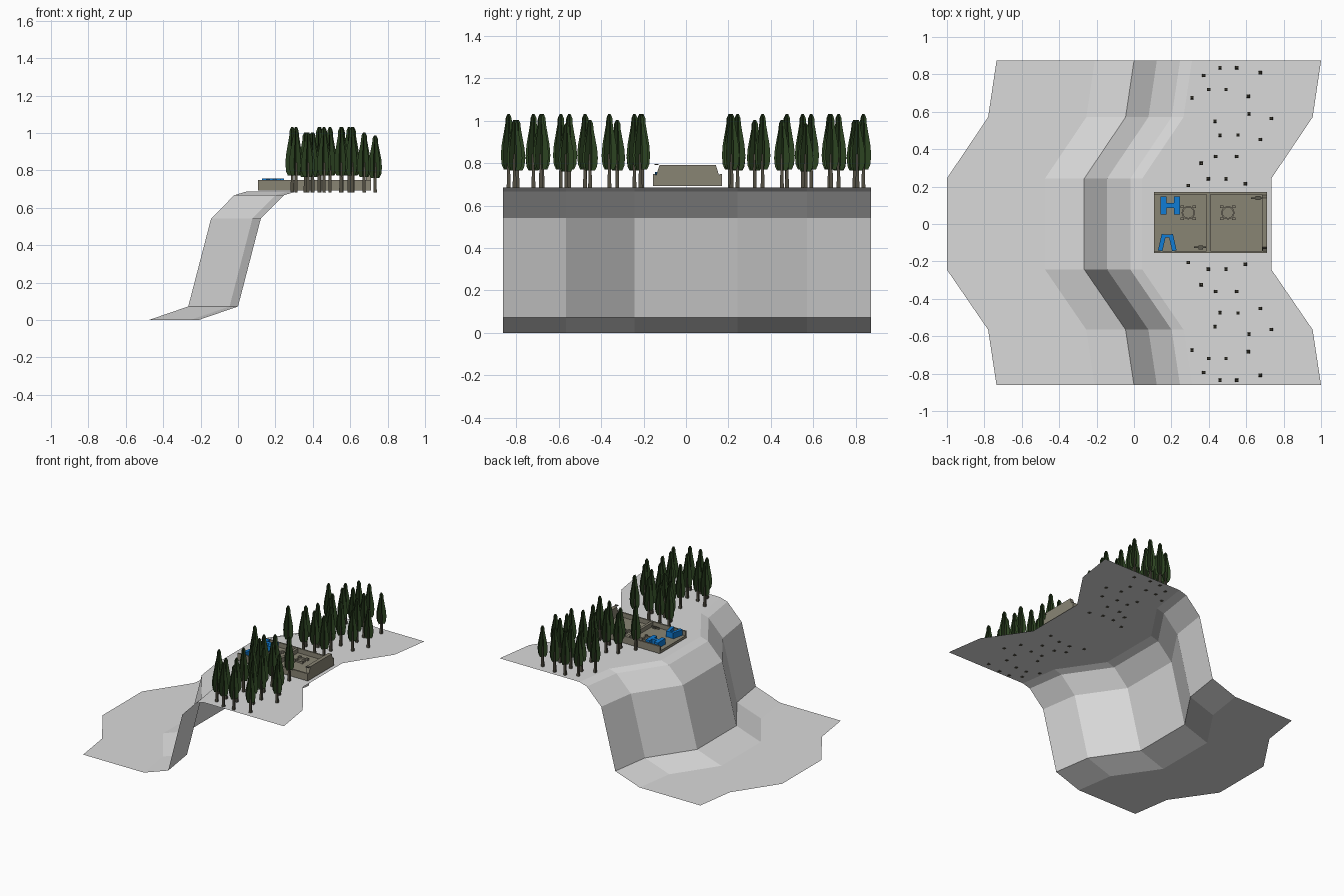
import bpy, bmesh, math
from mathutils import Matrix, Vector

if "Cube" in bpy.data.objects:
    bpy.data.objects.remove(bpy.data.objects["Cube"])


def material(name, rgb):
    m = bpy.data.materials.new(name)
    m.diffuse_color = (*rgb, 1)
    m.use_nodes = True
    m.node_tree.nodes["Principled BSDF"].inputs["Base Color"].default_value = m.diffuse_color
    return m


GREY = material("pale_rock", (0.70, 0.70, 0.70))
STONE = material("bunker_concrete", (0.25, 0.232, 0.175))
DARK = material("dark_metal", (0.11, 0.105, 0.08))
BLUE = material("blue_paint", (0.005, 0.20, 0.66))
LEAF = material("dark_green", (0.025, 0.055, 0.015))
BARK = material("bark", (0.085, 0.078, 0.055))


def mesh_of(name, bm, mat):
    me = bpy.data.meshes.new(name)
    bm.to_mesh(me)
    bm.free()
    me.materials.append(mat)
    return me


def add(name, me, loc=(0, 0, 0), scale=(1, 1, 1), rot=0):
    o = bpy.data.objects.new(name, me)
    o.location, o.scale, o.rotation_euler = loc, scale, (0, 0, rot)
    bpy.context.collection.objects.link(o)
    return o


def box(bm, x0, x1, y0, y1, z0, z1, rot=0):
    c = Vector(((x0 + x1) / 2, (y0 + y1) / 2, (z0 + z1) / 2))
    m = (Matrix.Translation(c) @ Matrix.Rotation(rot, 4, 'Z')
         @ Matrix.Diagonal((x1 - x0, y1 - y0, z1 - z0, 1)))
    bmesh.ops.create_cube(bm, size=1, matrix=m)


# Cliff: one open profile in x and z, shifted along x at each y section
profile = [(-0.735, 0), (-0.21, 0), (0, 0.072), (0.122, 0.542),
           (0.246, 0.667), (0.31, 0.686), (1.0, 0.686)]
sections = [(-0.862, 0), (-0.565, -0.045), (-0.243, -0.266),
            (0.243, -0.266), (0.571, -0.045), (0.873, 0)]
bm = bmesh.new()
grid = [[bm.verts.new((x + dx, y, z)) for x, z in profile] for y, dx in sections]
for a, b in zip(grid, grid[1:]):
    for i in range(len(profile) - 1):
        bm.faces.new((a[i], a[i + 1], b[i + 1], b[i]))
add("cliff_terrain", mesh_of("cliff_terrain", bm, GREY))

# Bunker floor, side walls and divider
X0, X1, Y0, Y1, ZF = 0.107, 0.712, -0.156, 0.17, 0.712
bm = bmesh.new()
box(bm, X0, X1, Y0, Y1, 0.692, ZF)
box(bm, X0, X1, Y0, Y0 + 0.012, ZF, 0.748)
box(bm, X0, X1, Y1 - 0.012, Y1, ZF, 0.748)
box(bm, 0.388, 0.408, Y0 + 0.012, Y1 - 0.012, ZF, 0.745)
add("bunker_walls", mesh_of("bunker_walls", bm, STONE))

# End wall with a sloped-shoulder top
bm = bmesh.new()
outline = [(Y0, 0.692), (Y1, 0.692), (Y1, 0.745), (0.155, 0.745),
           (0.14, 0.792), (-0.124, 0.792), (-0.14, 0.745), (Y0, 0.745)]
face = bm.faces.new([bm.verts.new((X1, y, z)) for y, z in outline])
new = bmesh.ops.extrude_face_region(bm, geom=[face])["geom"]
bmesh.ops.translate(bm, vec=(-0.028, 0, 0),
                    verts=[v for v in new if isinstance(v, bmesh.types.BMVert)])
bmesh.ops.recalc_face_normals(bm, faces=bm.faces)
add("bunker_end_wall", mesh_of("bunker_end_wall", bm, STONE))

# Round mounts: a ring with four feet
bm = bmesh.new()
n = 12
rings = [[bm.verts.new((r * math.cos(k * math.tau / n), r * math.sin(k * math.tau / n), z))
          for k in range(n)] for r, z in ((0.036, 0), (0.036, 0.012), (0.028, 0.012), (0.028, 0))]
for a, b in zip(rings, rings[1:]):
    for k in range(n):
        bm.faces.new((a[k], a[(k + 1) % n], b[(k + 1) % n], b[k]))
for sx in (-1, 1):
    for sy in (-1, 1):
        box(bm, sx * 0.032 - 0.009, sx * 0.032 + 0.009,
            sy * 0.032 - 0.007, sy * 0.032 + 0.007, 0, 0.018)
bmesh.ops.recalc_face_normals(bm, faces=bm.faces)
mount = mesh_of("round_mount", bm, STONE)
for x in (0.29, 0.502):
    add("round_mount", mount, (x, 0.06, ZF))

# Small fittings on the floor
bm = bmesh.new()
for x, y in ((0.355, -0.125), (0.66, 0.138)):
    box(bm, x - 0.035, x + 0.03, y - 0.004, y + 0.004, ZF, ZF + 0.014)
    box(bm, x - 0.01, x + 0.015, y - 0.011, y + 0.011, ZF, ZF + 0.01)
box(bm, 0.688, 0.711, -0.148, -0.13, 0.79, 0.796)
add("floor_fittings", mesh_of("floor_fittings", bm, DARK))

# Blue H-shaped piece and blue splayed pair of bars
bm = bmesh.new()
for x in (0.158, 0.23):
    box(bm, x - 0.016, x + 0.016, 0.05, 0.146, ZF, 0.757)
box(bm, 0.17, 0.22, 0.086, 0.112, ZF, 0.757)
add("blue_cross_piece", mesh_of("blue_cross_piece", bm, BLUE))
bm = bmesh.new()
for s in (-1, 1):
    x = 0.178 + s * 0.028
    box(bm, x - 0.012, x + 0.012, -0.144, -0.054, ZF, 0.757, rot=s * 0.22)
box(bm, 0.158, 0.198, -0.072, -0.056, ZF, 0.757)
add("blue_splayed_piece", mesh_of("blue_splayed_piece", bm, BLUE))

# Tree crown: crossed upright cards; trunk: square tapered post
half = [(0.012, 0.10), (0.024, 0.085), (0.034, 0.108), (0.038, 0.15), (0.034, 0.20),
        (0.025, 0.25), (0.016, 0.30), (0.015, 0.325), (0.006, 0.345)]
bm = bmesh.new()
for k in range(3):
    c, s = math.cos(k * math.pi / 3 + 0.26), math.sin(k * math.pi / 3 + 0.26)
    pairs = [[bm.verts.new((d * r * c, d * r * s, z)) for d in (-1, 1)] for r, z in half]
    for (a, b), (e, f) in zip(pairs, pairs[1:]):
        bm.faces.new((a, b, f, e))
crown = mesh_of("tree_crown", bm, LEAF)
bm = bmesh.new()
bmesh.ops.create_cone(bm, cap_ends=True, segments=4, radius1=0.013, radius2=0.008,
                      depth=0.16, matrix=Matrix.Translation((0, 0, 0.076))
                      @ Matrix.Rotation(math.pi / 4, 4, 'Z'))
trunk = mesh_of("tree_trunk", bm, BARK)

# Two mirrored groves beside the bunker
spots = [(0.374, 0.794), (0.46, 0.836), (0.55, 0.836), (0.674, 0.808), (0.40, 0.719),
         (0.492, 0.719), (0.31, 0.676), (0.61, 0.684), (0.433, 0.55), (0.615, 0.59),
         (0.733, 0.564), (0.46, 0.475), (0.556, 0.476), (0.674, 0.452), (0.438, 0.361),
         (0.55, 0.361), (0.36, 0.324), (0.396, 0.243), (0.492, 0.243), (0.29, 0.206),
         (0.594, 0.215)]
for side in (-1, 1):
    for x, y in spots:
        short = 0.87 if x > 0.7 else 0.92 if x > 0.63 or 0.34 < x < 0.42 else 1
        add("tree_crown", crown, (x, side * y, 0.686), (1, 1, short))
        add("tree_trunk", trunk, (x, side * y, 0.686))
